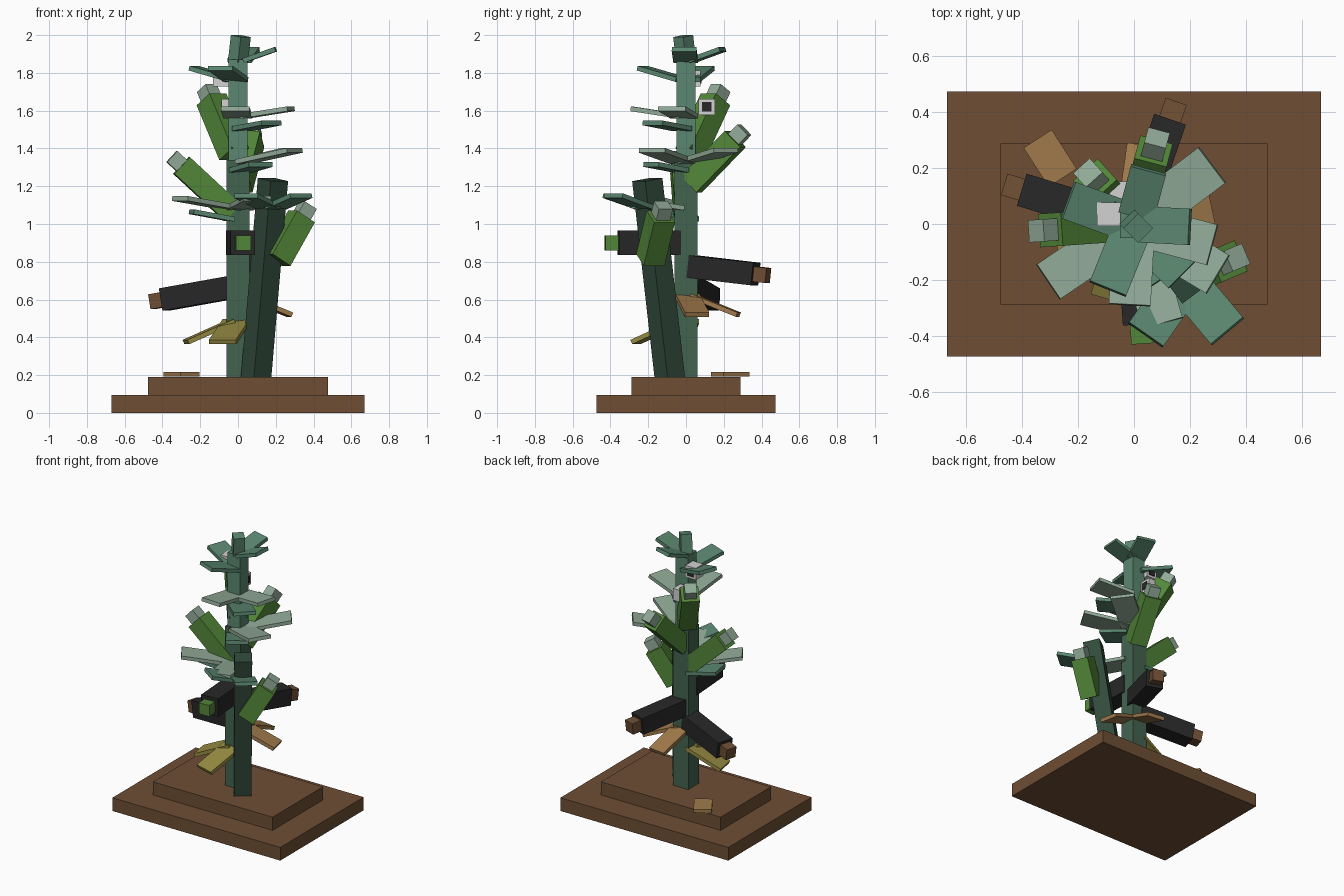
import bpy
from math import cos, sin, radians
from mathutils import Vector, Matrix

if "Cube" in bpy.data.objects:
    bpy.data.objects.remove(bpy.data.objects["Cube"])


def material(name, code):
    srgb = [channel / 255 for channel in bytes.fromhex(code)]
    colour = [((channel + 0.055) / 1.055) ** 2.4 for channel in srgb] + [1]
    mat = bpy.data.materials.new(name)
    mat.use_nodes = True
    mat.diffuse_color = colour
    mat.node_tree.nodes["Principled BSDF"].inputs["Base Color"].default_value = colour
    return mat


brown = material("brown", "6e4e34")
tan = material("tan", "a07a4c")
olive = material("olive", "958a42")
charcoal = material("charcoal", "282728")
white = material("white", "d2d2d2")
green = material("leaf green", "538739")
sage = material("sage", "92ab98")
teal = material("teal green", "5b8770")
stem_green = material("stem green", "436350")
dark_green = material("dark stem green", "314a3b")

MAIN_STEM = Vector((0, 0, 0))
SIDE_STEM = Vector((0.18, -0.2, 0))


def box(name, mat, centre, size, rotation=Matrix()):
    bpy.ops.mesh.primitive_cube_add(size=1)
    part = bpy.context.object
    part.name = name
    part.data.materials.append(mat)
    scale = Matrix.Diagonal((*size, 1))
    part.matrix_world = Matrix.Translation(centre) @ rotation @ scale


def beam(name, mat, start, end, width, thickness):
    """Box running from start to end."""
    start, end = Vector(start), Vector(end)
    along = end - start
    rotation = along.to_track_quat('Y', 'Z').to_matrix().to_4x4()
    box(name, mat, (start + end) / 2, (width, along.length, thickness), rotation)


def polar(origin, heading, reach, height):
    """Point at a compass heading and reach from a stem."""
    angle = radians(heading)
    return origin + Vector((cos(angle) * reach, sin(angle) * reach, height))


def whorl(name, mat, height, headings, reach, rise=0.06, width=0.15, origin=MAIN_STEM):
    """Thin flat leaves around a stem; height is that of their tips."""
    for heading in headings:
        start = polar(origin, heading, 0.03, height - rise)
        end = polar(origin, heading, reach, height)
        beam(name, mat, start, end, width, 0.025)


def branch(name, mat, tip_mat, heading, reach, low, high, width=0.12, origin=MAIN_STEM):
    """Thick square branch with a small cube at its end."""
    start = polar(origin, heading, 0.03, low)
    end = polar(origin, heading, reach, high)
    direction = (end - start).normalized()
    beam(name, mat, start, end, width, width)
    beam(name + "_tip", tip_mat, end, end + direction * 0.07, 0.08, 0.08)


def flower(name, centre, facing):
    """White cube with a dark plate on the side it faces."""
    centre, facing = Vector(centre), Vector(facing)
    box(name, white, centre, (0.085, 0.085, 0.085))
    face = centre + facing * 0.04
    beam(name + "_centre", charcoal, face, face + facing * 0.008, 0.05, 0.05)


# Stepped base with a fallen leaf
box("base_lower", brown, (0, 0, 0.0475), (1.34, 0.95, 0.095))
box("base_upper", brown, (0, 0, 0.1425), (0.955, 0.575, 0.095))
beam("fallen_leaf", tan, (-0.345, 0.305, 0.205), (-0.255, 0.165, 0.205), 0.12, 0.025)

# Stems
beam("main_stem_lower", stem_green, (0, 0, 0.19), (0, 0, 1.34), 0.12, 0.12)
beam("main_stem_upper", teal, (0, 0, 1.34), (0, 0, 1.87), 0.1, 0.1)
beam("top_bud", teal, (0, 0, 1.86), (0.015, -0.015, 1.995), 0.075, 0.075)
beam("side_stem", dark_green, (0.095, -0.085, 0.18), (0.185, -0.205, 1.235), 0.115, 0.115)

# Living leaves, from the crown down
whorl("crown_leaf", teal, height=1.925, headings=(75, -3), reach=0.2, width=0.13)
whorl("upper_leaf", teal, height=1.825, headings=(160, 248), reach=0.25, width=0.14)
whorl("high_pale_leaf", sage, height=1.61, headings=(-15, 267), reach=0.29, rise=0.04)
whorl("high_teal_leaf", teal, height=1.535, headings=(-45,), reach=0.25, rise=0.03)
whorl("middle_pale_leaf", sage, height=1.39, headings=(37, -31), reach=0.35, width=0.16)
whorl("middle_teal_leaf", teal, height=1.315, headings=(-57,), reach=0.22, rise=0.03)
whorl("low_pale_leaf", sage, height=1.135, headings=(214, -74), reach=0.37, rise=0.05)
whorl("low_teal_leaf", teal, height=1.065, headings=(190,), reach=0.25, rise=0.04)
whorl("side_stem_leaf", teal, height=1.15, headings=(-50, 235), reach=0.24, origin=SIDE_STEM)

# Withered leaves, hanging down
whorl("olive_leaf", olive, height=0.375, headings=(190, 253), reach=0.28, rise=-0.11)
whorl("tan_leaf", tan, height=0.52, headings=(12, 82), reach=0.28, rise=-0.1, width=0.13)

# Green shoots with pale tips
branch("top_shoot", green, sage, heading=132, reach=0.21, low=1.37, high=1.66)
branch("rear_shoot", green, sage, heading=75, reach=0.27, low=1.21, high=1.45)
branch("outer_shoot", green, sage, heading=184, reach=0.3, low=1.06, high=1.31)
branch("side_stem_shoot", green, sage, heading=23, reach=0.17, low=0.81, high=1.04, origin=SIDE_STEM)

# Charcoal branches
branch("right_branch", charcoal, brown, heading=163, reach=0.41, low=0.665, high=0.6)
branch("rear_branch", charcoal, brown, heading=71, reach=0.39, low=0.775, high=0.735)
branch("front_branch", charcoal, green, heading=274, reach=0.36, low=0.9, high=0.9, width=0.13)

# White flowers
flower("upper_flower", (-0.09, 0.035, 1.77), facing=(0, 1, 0))
flower("lower_flower", (-0.045, 0.11, 1.62), facing=(1, 0, 0))
